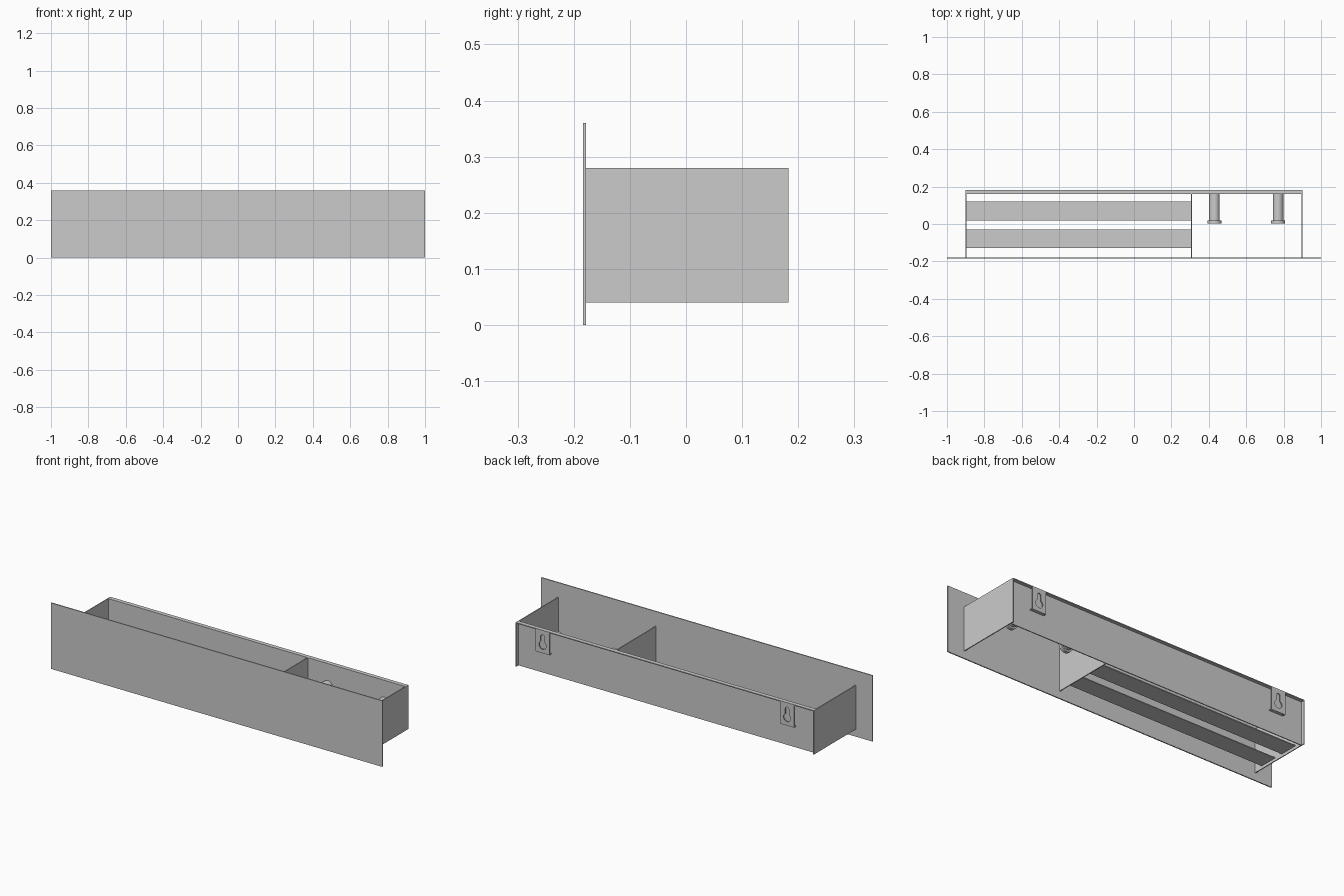
import bpy, math

if "Cube" in bpy.data.objects:
    bpy.data.objects.remove(bpy.data.objects["Cube"])

T = 0.005                      # sheet thickness
BACK, FRONT = 0.183, -0.178    # box depth limits
LOW, HIGH = 0.04, 0.28         # box height limits


def box(name, x, y, z):
    bpy.ops.mesh.primitive_cube_add(size=1, location=[sum(r) / 2 for r in (x, y, z)])
    ob = bpy.context.object
    ob.name = name
    ob.scale = [r[1] - r[0] for r in (x, y, z)]
    bpy.ops.object.transform_apply(location=False, rotation=False, scale=True)
    return ob


def rod(name, x, y0, y1, z, r):
    bpy.ops.mesh.primitive_cylinder_add(vertices=40, radius=r, depth=y1 - y0,
                                        location=(x, (y0 + y1) / 2, z),
                                        rotation=(math.pi / 2, 0, 0))
    bpy.context.object.name = name
    bpy.ops.object.shade_smooth_by_angle(angle=math.radians(35))


def arc(cz, r, a0, a1, n):
    return [(r * math.cos(math.radians(a0 + (a1 - a0) * i / n)),
             cz + r * math.sin(math.radians(a0 + (a1 - a0) * i / n))) for i in range(n + 1)]


def plate(name, outlines, x, y):
    # flat sheet in the xz plane, later outlines become holes
    cu = bpy.data.curves.new(name, 'CURVE')
    cu.dimensions = '2D'
    cu.fill_mode = 'BOTH'
    cu.extrude = T / 2
    for pts in outlines:
        sp = cu.splines.new('POLY')
        sp.points.add(len(pts) - 1)
        for p, (u, v) in zip(sp.points, pts):
            p.co = (u, v, 0, 1)
        sp.use_cyclic_u = True
    ob = bpy.data.objects.new(name, cu)
    bpy.context.collection.objects.link(ob)
    ob.location = (x, y, 0)
    ob.rotation_euler = (math.pi / 2, 0, 0)
    bpy.ops.object.select_all(action='DESELECT')
    ob.select_set(True)
    bpy.context.view_layer.objects.active = ob
    bpy.ops.object.convert(target='MESH')


# front panel
box("front_panel", (-1, 1), (-0.184, FRONT), (0, 0.36))

# back sheet with a flange folded rearwards along its top
box("back_sheet", (-0.895, 0.895), (0.16, 0.16 + T), (LOW, HIGH))
box("back_top_flange", (-0.895, 0.895), (0.16 + T, BACK), (HIGH - T, HIGH))

# end sheets and divider
box("left_side", (-0.9, -0.895), (FRONT, BACK), (LOW, HIGH))
box("right_side", (0.895, 0.9), (FRONT, BACK), (LOW, HIGH))
box("divider", (0.305, 0.31), (FRONT, 0.16), (LOW, HIGH))

# two floor slats in the long compartment
for i, (y0, y1) in enumerate([(-0.127, -0.03), (0.02, 0.12)]):
    box(f"floor_slat_{i + 1}", (-0.895, 0.305), (y0, y1), (0.055, 0.06))

# pegs with end caps in the short compartment
for i, x in enumerate((0.43, 0.77)):
    rod(f"peg_{i + 1}", x, 0.018, 0.16, 0.16, 0.028)
    rod(f"peg_cap_{i + 1}", x, 0.002, 0.02, 0.16, 0.037)

# keyhole hangers: plate standing off the back, folded in at the bottom
W, Z0 = 0.042, 0.155
rect = [(-W, Z0), (W, Z0), (W, HIGH - T), (-W, HIGH - T)]
keyhole = arc(0.198, 0.022, 120, 420, 28) + arc(0.245, 0.011, 0, 180, 12)
for side, x in (("left", -0.738), ("right", 0.738)):
    plate(f"hanger_plate_{side}", [rect, keyhole], x, BACK - T / 2)
    box(f"hanger_foot_{side}", (x - W, x + W), (0.16 + T, BACK - T), (Z0, Z0 + T))
